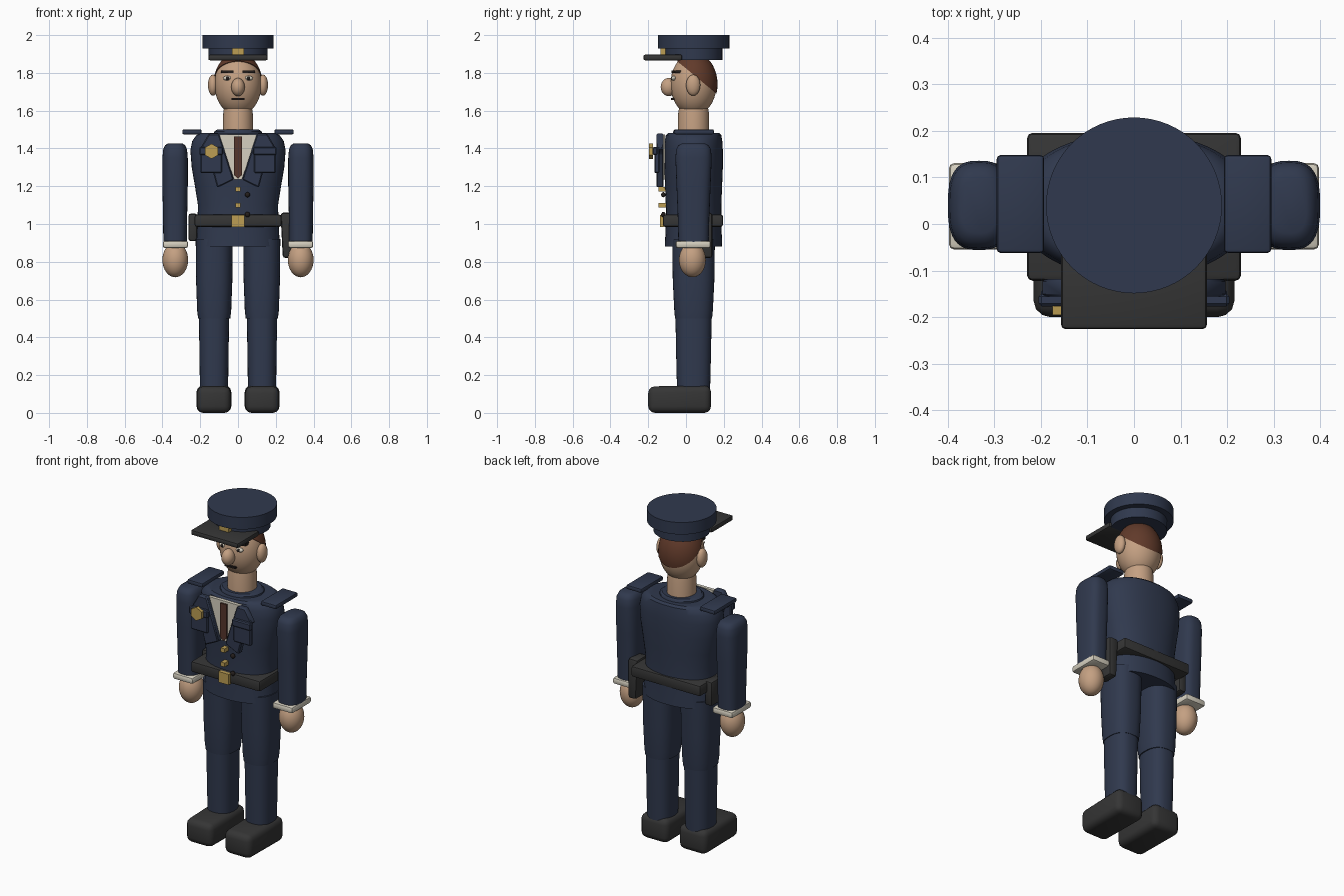
import bpy, bmesh, math
from mathutils import Matrix, Vector

if "Cube" in bpy.data.objects:
    bpy.data.objects.remove(bpy.data.objects["Cube"])

CY = 0.04  # common depth centre of body and head


def material(name, rgb):
    m = bpy.data.materials.new(name)
    lin = [((c / 255 + 0.055) / 1.055) ** 2.4 for c in rgb]
    m.diffuse_color = (*lin, 1)
    m.use_nodes = True
    m.node_tree.nodes["Principled BSDF"].inputs["Base Color"].default_value = m.diffuse_color
    return m


NAVY = material("navy cloth", (48, 57, 78))
BLACK = material("black leather", (53, 53, 53))
SKIN = material("skin", (196, 160, 130))
HAIR = material("brown hair", (97, 58, 42))
GOLD = material("gold metal", (188, 158, 84))
WHITE = material("off white cloth", (214, 208, 192))
TIE = material("brown tie", (86, 54, 44))
DARK = material("dark detail", (36, 30, 28))


def finish(name, bm, mat):
    bmesh.ops.recalc_face_normals(bm, faces=bm.faces)
    me = bpy.data.meshes.new(name)
    bm.to_mesh(me)
    bm.free()
    me.materials.append(mat)
    ob = bpy.data.objects.new(name, me)
    bpy.context.collection.objects.link(ob)
    return ob


def box(name, mat, x, y, z, bevel=0.0, seg=2, shape=None):
    """Box from (min, max) ranges, optionally reshaped and bevelled."""
    bm = bmesh.new()
    bmesh.ops.create_cube(bm, size=1)
    for v in bm.verts:
        v.co = Vector([(r[0] + r[1]) / 2 + c * (r[1] - r[0]) for r, c in zip((x, y, z), v.co)])
        if shape:
            shape(v)
    if bevel:
        bmesh.ops.bevel(bm, geom=bm.edges[:], offset=bevel, segments=seg, profile=0.5, affect='EDGES')
    return finish(name, bm, mat)


def ball(name, mat, centre, radii, cut=None, seg=32):
    """Ellipsoid; cut = (point, normal) keeps only the side along the normal."""
    bm = bmesh.new()
    bmesh.ops.create_uvsphere(bm, u_segments=seg, v_segments=seg // 2, radius=1,
                              matrix=Matrix.Translation(centre) @ Matrix.Diagonal((*radii, 1)))
    if cut:
        res = bmesh.ops.bisect_plane(bm, geom=bm.verts[:] + bm.edges[:] + bm.faces[:],
                                     plane_co=cut[0], plane_no=cut[1], clear_inner=True)
        bmesh.ops.holes_fill(bm, edges=[e for e in bm.edges if e.is_boundary])
    return finish(name, bm, mat)


def loft(name, mat, rings, x=0.0, y=CY, power=2.0, n=40):
    """Stack of superellipse rings (z, rx, ry) with flat caps."""
    bm = bmesh.new()
    loops = []
    for z, rx, ry in rings:
        loop = []
        for i in range(n):
            c, s = math.cos(2 * math.pi * i / n), math.sin(2 * math.pi * i / n)
            loop.append(bm.verts.new((x + rx * math.copysign(abs(c) ** (2 / power), c),
                                      y + ry * math.copysign(abs(s) ** (2 / power), s), z)))
        loops.append(loop)
    for a, b in zip(loops, loops[1:]):
        for i in range(n):
            j = (i + 1) % n
            bm.faces.new((a[i], a[j], b[j], b[i]))
    bm.faces.new(loops[0])
    bm.faces.new(loops[-1])
    return finish(name, bm, mat)


def plate(name, mat, pts, y0, y1, bevel=0.0):
    """Front-facing outline (x, z) given depth from y0 to y1."""
    bm = bmesh.new()
    f = bm.faces.new([bm.verts.new((px, y0, pz)) for px, pz in pts])
    res = bmesh.ops.extrude_face_region(bm, geom=[f])
    for v in res["geom"]:
        if isinstance(v, bmesh.types.BMVert):
            v.co.y = y1
    if bevel:
        bmesh.ops.bevel(bm, geom=bm.edges[:], offset=bevel, segments=1, affect='EDGES')
    return finish(name, bm, mat)


def hexagon(x, z, r):
    return [(x + r * math.sin(i * math.pi / 3), z + r * math.cos(i * math.pi / 3)) for i in range(6)]


# Jacket body and collar
loft("jacket", NAVY, [(0.88, 0.222, 0.152), (1.0, 0.215, 0.147), (1.1, 0.212, 0.147), (1.2, 0.228, 0.151),
                      (1.3, 0.245, 0.155), (1.39, 0.252, 0.155), (1.44, 0.242, 0.152),
                      (1.47, 0.22, 0.147), (1.482, 0.195, 0.135)], power=2.2, n=48)
loft("collar", NAVY, [(1.47, 0.13, 0.11), (1.49, 0.125, 0.108), (1.5, 0.11, 0.1)])

# Shirt front, tie, buttons and buckle
plate("shirt_front", WHITE, [(-0.105, 1.475), (0.105, 1.475), (0.02, 1.235), (-0.02, 1.235)], -0.13, -0.11)
plate("tie", TIE, [(-0.02, 1.462), (0.02, 1.462), (0.022, 1.26), (0, 1.24), (-0.022, 1.26)], -0.14, -0.125)
for z in (1.185, 1.1):
    box("gold_button", GOLD, (-0.013, 0.013), (-0.145, -0.105), (z - 0.012, z + 0.012))
for z in (1.155, 1.05):
    ball("dark_button", DARK, (0.05, -0.12, z), (0.014, 0.012, 0.014), seg=12)
box("belt", BLACK, (-0.23, 0.23), (-0.122, 0.196), (0.985, 1.05), 0.012)
box("buckle", GOLD, (-0.034, 0.034), (-0.138, -0.115), (0.983, 1.047))

# Holster and pouch on the belt
box("holster", BLACK, (0.225, 0.29), (0.04, 0.14), (0.82, 1.06), 0.015,
    shape=lambda v: setattr(v.co, "x", v.co.x + 0.012) if v.co.z < 0.9 and v.co.x < 0.25 else None)
box("belt_pouch", BLACK, (-0.262, -0.215), (0.03, 0.13), (0.91, 1.055), 0.012)


def toe(v):
    # narrow and lower the front of the shoe
    if v.co.y < 0:
        mid = math.copysign(0.127, v.co.x)
        v.co.x = mid + (v.co.x - mid) * 0.95
        if v.co.z > 0.1:
            v.co.z -= 0.006


# Parts repeated left and right
for s, side in ((-1, "left"), (1, "right")):
    def span(a, b):
        return tuple(sorted((s * a, s * b)))

    loft(side + "_upper_leg", NAVY, [(0.5, 0.085, 0.098), (0.54, 0.09, 0.102), (0.7, 0.096, 0.11),
                                     (0.92, 0.098, 0.113)], x=s * 0.126, power=2.5)
    loft(side + "_lower_leg", NAVY, [(0.1, 0.074, 0.087), (0.3, 0.077, 0.092), (0.52, 0.08, 0.096)],
         x=s * 0.127, power=2.5)
    box(side + "_shoe", BLACK, span(0.035, 0.22), (-0.2, 0.132), (0, 0.146), 0.035, 3, toe)
    loft(side + "_sleeve", NAVY, [(0.89, 0.062, 0.08), (1.05, 0.064, 0.084), (1.2, 0.067, 0.09),
                                  (1.35, 0.067, 0.096), (1.395, 0.063, 0.092), (1.417, 0.053, 0.08),
                                  (1.427, 0.038, 0.06)], x=s * 0.333, power=2.8)
    box(side + "_cuff", WHITE, span(0.264, 0.398), (-0.055, 0.131), (0.873, 0.911), 0.012)
    ball(side + "_hand", SKIN, (s * 0.332, 0.034, 0.81), (0.068, 0.071, 0.092))
    box(side + "_shoulder_tab", NAVY, span(0.193, 0.295), (-0.062, 0.148), (1.475, 1.501), 0.008)

    # Lapel and chest pocket with flap
    plate(side + "_lapel", NAVY, [(s * px, pz) for px, pz in (
        (0.10, 1.478), (0.155, 1.478), (0.20, 1.40), (0.158, 1.37), (0.11, 1.192), (0.022, 1.235))],
        -0.156, -0.118, 0.006)
    box(side + "_pocket", NAVY, span(0.085, 0.2), (-0.168, -0.14), (1.27, 1.4), 0.006, 1)
    box(side + "_pocket_flap", NAVY, span(0.08, 0.205), (-0.177, -0.15), (1.365, 1.408), 0.006, 1)

    # Ear, eye and brow
    ball(side + "_ear", SKIN, (s * 0.133, 0.038, 1.735), (0.026, 0.038, 0.056), seg=20)
    ball(side + "_eye", WHITE, (s * 0.055, -0.064, 1.772), (0.024, 0.013, 0.013), seg=16)
    ball(side + "_pupil", DARK, (s * 0.055, -0.073, 1.772), (0.01, 0.008, 0.01), seg=12)
    box(side + "_brow", DARK, span(0.025, 0.09), (-0.078, -0.04), (1.8, 1.813),
        shape=lambda v: setattr(v.co, "y", v.co.y + 0.02) if abs(v.co.x) > 0.06 else None)

# Badge on the chest
plate("chest_badge", GOLD, hexagon(-0.14, 1.385, 0.04), -0.196, -0.176)

# Neck, head, nose, mouth and hair
loft("neck", SKIN, [(1.45, 0.08, 0.083), (1.59, 0.078, 0.081), (1.64, 0.07, 0.072)])
ball("head", SKIN, (0, CY, 1.74), (0.125, 0.122, 0.165), seg=40)
ball("nose", SKIN, (0, -0.092, 1.725), (0.036, 0.042, 0.048), seg=24)
box("mouth", DARK, (-0.035, 0.035), (-0.079, -0.055), (1.657, 1.667))
ball("hair", HAIR, (0, CY, 1.74), (0.13, 0.127, 0.168), cut=((0, -0.05, 1.865), (0, 0.83, 1)), seg=40)

# Cap: band, wide crown, visor and badge
loft("cap_band", NAVY, [(1.868, 0.156, 0.152), (1.935, 0.156, 0.152)], n=48)
loft("cap_crown", NAVY, [(1.928, 0.189, 0.189), (2.0, 0.189, 0.189)], n=64)
box("cap_visor", BLACK, (-0.157, 0.157), (-0.226, -0.02), (1.866, 1.897), 0.01)
plate("cap_badge", GOLD, hexagon(0, 1.915, 0.038), -0.135, -0.105)

# Smooth shading with sharp edges kept
bpy.ops.object.select_all(action='SELECT')
bpy.context.view_layer.objects.active = bpy.context.selected_objects[0]
bpy.ops.object.shade_smooth_by_angle(angle=math.radians(35))
